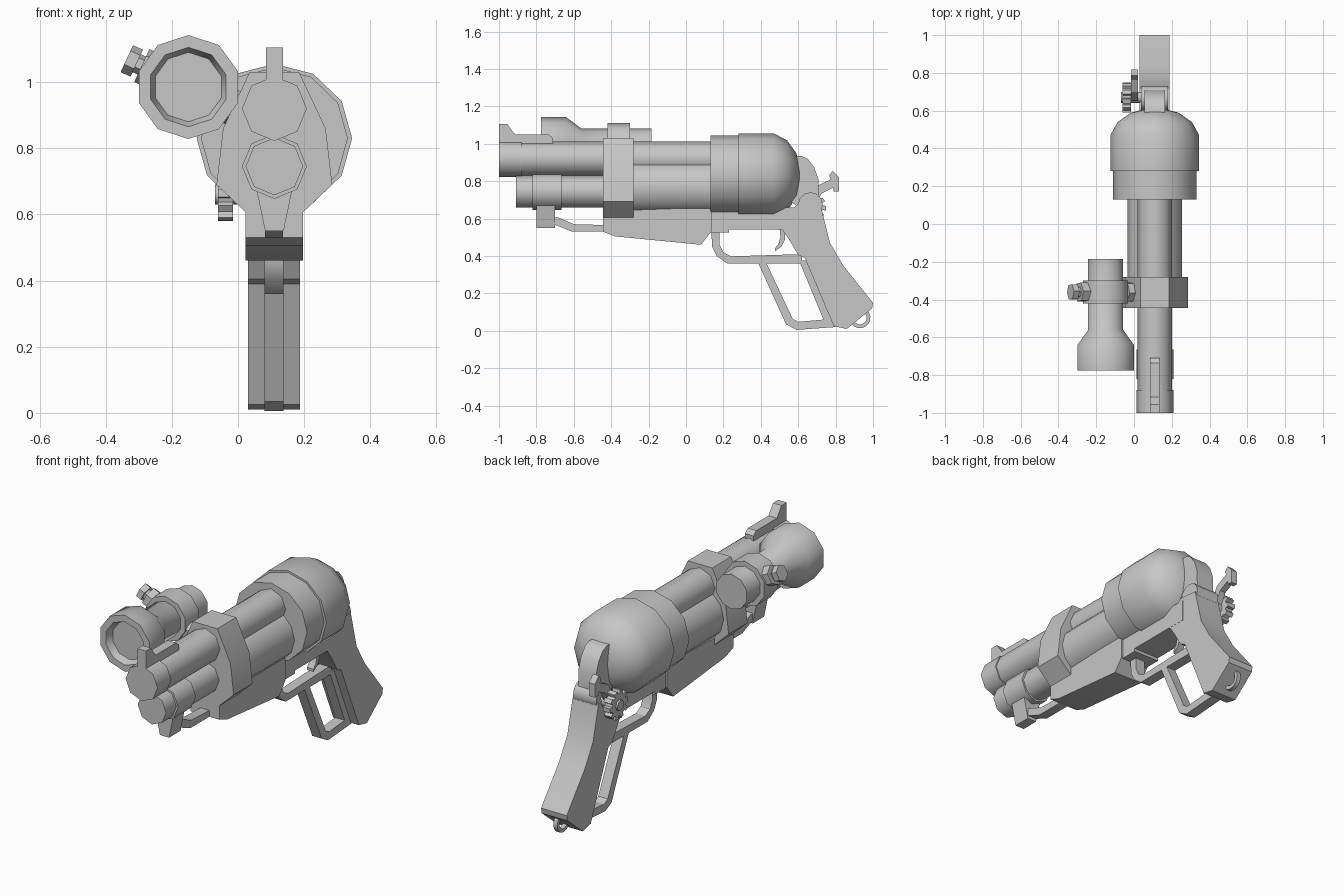
import bpy, bmesh, math
from mathutils import Vector, Matrix

if "Cube" in bpy.data.objects:
    bpy.data.objects.remove(bpy.data.objects["Cube"])

CX = 0.11  # centre line of the gun body
metal = bpy.data.materials.new("grey_metal")
metal.diffuse_color = (0.57, 0.57, 0.57, 1)
metal.use_nodes = True
metal.node_tree.nodes["Principled BSDF"].inputs["Base Color"].default_value = metal.diffuse_color


def finish(name, bm, angle=30):
    bmesh.ops.remove_doubles(bm, verts=bm.verts, dist=0.0001)
    bmesh.ops.recalc_face_normals(bm, faces=bm.faces)
    me = bpy.data.meshes.new(name)
    bm.to_mesh(me)
    bm.free()
    me.materials.append(metal)
    ob = bpy.data.objects.new(name, me)
    bpy.context.collection.objects.link(ob)
    bpy.ops.object.select_all(action='DESELECT')
    ob.select_set(True)
    bpy.context.view_layer.objects.active = ob
    bpy.ops.object.shade_smooth_by_angle(angle=math.radians(angle))
    return ob


def extrude(name, pts, a, b, axis='X', angle=30):
    """Prism: (y, z) outline along X, or (x, z) outline along Y."""
    bm = bmesh.new()
    co = [(a, p, q) if axis == 'X' else (p, a, q) for p, q in pts]
    f = bm.faces.new([bm.verts.new(c) for c in co])
    r = bmesh.ops.extrude_face_region(bm, geom=[f])
    d = Vector((b - a, 0, 0)) if axis == 'X' else Vector((0, b - a, 0))
    bmesh.ops.translate(bm, vec=d, verts=[v for v in r['geom'] if isinstance(v, bmesh.types.BMVert)])
    return finish(name, bm, angle)


def lathe(name, prof, x, z, n, zs=1.0, angle=50, axis=(0, 1, 0), y=0, start=0.0):
    """Revolve (distance along axis, radius) pairs about an axis through x, y, z."""
    bm = bmesh.new()
    m = Matrix.Translation((x, y, z)) @ Vector((0, 1, 0)).rotation_difference(Vector(axis)).to_matrix().to_4x4()
    rings = []
    for d, r in prof:
        t = [start + 2 * math.pi * i / n for i in range(n)]
        rings.append([bm.verts.new(m @ Vector((r * math.cos(a), d, r * zs * math.sin(a)))) for a in t])
    for p, q in zip(rings, rings[1:]):
        for i in range(n):
            j = (i + 1) % n
            bm.faces.new((p[i], p[j], q[j], q[i]))
    bm.faces.new(rings[0])
    bm.faces.new(rings[-1])
    return finish(name, bm, angle)


def ribbon(name, outer, inner, x0, x1, closed=False):
    """Flat bar between two matching (y, z) paths."""
    bm = bmesh.new()
    rows = [[bm.verts.new((x, p[0], p[1])) for x, p in ((x0, o), (x1, o), (x1, i), (x0, i))]
            for o, i in zip(outer, inner)]
    pairs = list(zip(rows, rows[1:]))
    if closed:
        pairs.append((rows[-1], rows[0]))
    else:
        bm.faces.new(rows[0])
        bm.faces.new(rows[-1])
    for p, q in pairs:
        for i in range(4):
            j = (i + 1) % 4
            bm.faces.new((p[i], p[j], q[j], q[i]))
    return finish(name, bm)


# rear drum: collar and rounded dome
lathe("drum_collar", [(0.13, 0.222), (0.30, 0.222)], CX, 0.83, 12, 0.965)
lathe("drum_dome", [(0.28, 0.235), (0.47, 0.235), (0.54, 0.197), (0.59, 0.125), (0.608, 0.05)],
      CX, 0.83, 12, 0.957)

# barrels
lathe("upper_barrel", [(-0.90, 0.092), (0.16, 0.092)], CX, 0.92, 8)
lathe("muzzle", [(-1.0, 0.098), (-0.88, 0.098)], CX, 0.92, 8)
lathe("lower_barrel", [(-0.91, 0.087), (-0.40, 0.087)], CX, 0.745, 8)
lathe("lower_barrel_ring", [(-0.82, 0.098), (-0.665, 0.098)], CX, 0.745, 8)
lathe("barrel_housing", [(-0.30, 0.145), (0.16, 0.145)], CX, 0.765, 12)

# faceted band holding the barrels
half = [(0.075, 1.03), (0.155, 0.86), (0.175, 0.69), (0.085, 0.605)]
extrude("barrel_band", [(CX + x, z) for x, z in half] + [(CX - x, z) for x, z in reversed(half)],
        -0.445, -0.28, 'Y')

# front sight
extrude("front_sight", [(-1, 1.0), (-1, 1.105), (-0.955, 1.105), (-0.915, 1.05), (-0.735, 1.05),
                        (-0.71, 1.03), (-0.71, 0.99)], 0.084, 0.136)

# lower body, frame and front bracket
extrude("fore_body", [(-0.445, 0.64), (-0.445, 0.53), (-0.38, 0.505), (0.08, 0.46), (0.135, 0.53),
                      (0.135, 0.66)], 0.022, 0.197)
extrude("frame", [(0.12, 0.66), (0.12, 0.525), (0.23, 0.525), (0.23, 0.542), (0.50, 0.542),
                  (0.62, 0.54), (0.62, 0.66)], 0.03, 0.188)
extrude("bracket_arm", [(-0.72, 0.61), (-0.72, 0.575), (-0.61, 0.53), (-0.43, 0.53), (-0.43, 0.565),
                        (-0.60, 0.57), (-0.68, 0.605)], 0.082, 0.136)
extrude("bracket_lug", [(0.055, 0.68), (0.165, 0.68), (0.138, 0.55), (0.082, 0.55)], -0.80, -0.70, 'Y')

# grip, knuckle and spine behind the dome
extrude("grip", [(0.50, 0.56), (0.55, 0.49), (0.60, 0.405), (0.635, 0.39), (0.79, 0.025), (0.86, 0.01),
                 (0.995, 0.12), (1.0, 0.15), (0.84, 0.35), (0.77, 0.47), (0.735, 0.61), (0.72, 0.67),
                 (0.60, 0.68), (0.54, 0.62)], 0.03, 0.187)
lathe("grip_knuckle", [(0.038, 0.066), (0.18, 0.066)], 0, 0.675, 12, axis=(1, 0, 0), y=0.665)
extrude("spine", [(0.55, 0.935), (0.615, 0.935), (0.65, 0.92), (0.685, 0.875), (0.708, 0.81),
                  (0.71, 0.70), (0.60, 0.66), (0.55, 0.70)], 0.055, 0.163)

# lever: finger guard and long loop
ribbon("trigger_guard",
       [(0.135, 0.54), (0.14, 0.45), (0.165, 0.40), (0.22, 0.36), (0.62, 0.36)],
       [(0.18, 0.54), (0.18, 0.46), (0.20, 0.42), (0.24, 0.398), (0.62, 0.41)], 0.08, 0.138)
ribbon("lever_loop",
       [(0.38, 0.375), (0.535, 0.035), (0.59, 0.005), (0.80, 0.02), (0.65, 0.375)],
       [(0.43, 0.362), (0.57, 0.065), (0.60, 0.048), (0.735, 0.06), (0.61, 0.362)], 0.08, 0.138, True)

# trigger
ribbon("trigger", [(0.53, 0.55), (0.53, 0.49), (0.51, 0.45), (0.475, 0.425)],
       [(0.50, 0.55), (0.505, 0.50), (0.495, 0.465), (0.475, 0.44)], 0.09, 0.13)

# lanyard ring under the grip
arc = [math.radians(-190 + 22 * i) for i in range(12)]
ribbon("lanyard_ring", [(0.93 + 0.056 * math.cos(a), 0.07 + 0.056 * math.sin(a)) for a in arc],
       [(0.93 + 0.036 * math.cos(a), 0.07 + 0.036 * math.sin(a)) for a in arc], 0.098, 0.122)

# toothed wheel, its axle and the cocking lever on the left side
teeth = []
for i in range(10):
    for off, r in ((-0.2, 0.08), (0.1, 0.08), (0.16, 0.062), (0.38, 0.062)):
        a = math.radians(36 * i) + off
        teeth.append((0.67 + r * math.cos(a), 0.66 + r * math.sin(a)))
extrude("toothed_wheel", teeth, -0.06, -0.015)
lathe("wheel_axle", [(-0.07, 0.03), (0.06, 0.03)], 0, 0.66, 8, axis=(1, 0, 0), y=0.67)
extrude("cocking_lever", [(0.65, 0.69), (0.69, 0.67), (0.725, 0.735), (0.785, 0.765), (0.79, 0.745),
                          (0.818, 0.745), (0.818, 0.82), (0.785, 0.855), (0.765, 0.83),
                          (0.775, 0.81), (0.70, 0.775)], -0.016, 0.02)

# side scope: bell with recessed lens, tube and clamp ring
SX, SZ, UP = -0.15, 0.985, math.pi / 2
lathe("scope", [(-0.735, 0.105), (-0.775, 0.12), (-0.775, 0.157), (-0.64, 0.157), (-0.56, 0.097),
                (-0.185, 0.097)], SX, SZ, 10, start=UP, angle=40)
lathe("scope_clamp", [(-0.42, 0.125), (-0.30, 0.125)], SX, SZ, 10, start=UP)

# clamp bolts on both sides
for side, s, reach in (("outer", 1, 0.0), ("inner", -1, 0.005)):
    d = (-0.91 * s, 0, 0.42 * s)
    for part, a, b, r in (("nut", 0.11, 0.155, 0.055), ("shank", 0.10, 0.19 + 0.06 * (s < 0), 0.03),
                          ("head", 0.172, 0.205, 0.045)):
        lathe(f"{side}_bolt_{part}", [(a + reach, r), (b + reach, r)], SX, SZ, 6,
              axis=d, y=-0.36, angle=30)
